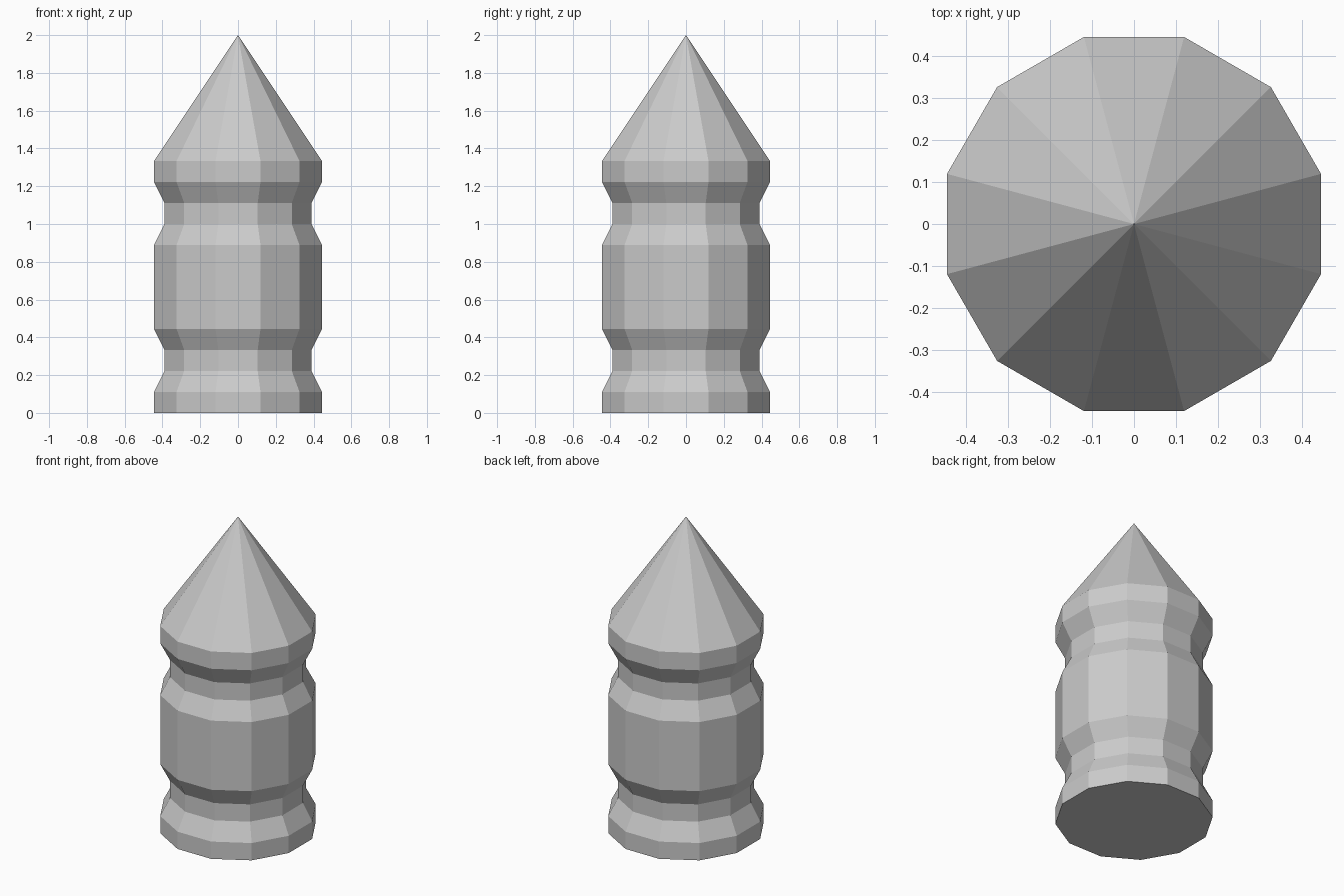
import bpy, bmesh
from math import cos, sin, pi

if "Cube" in bpy.data.objects:
    bpy.data.objects.remove(bpy.data.objects["Cube"])

SIDES = 12
U = 1 / 9                       # design unit: the post is 18 units tall
WIDE, NARROW = 4 * U, 3.5 * U   # half-widths across the flats

# (half-width, height) profile: foot, lower groove, shaft, upper groove, head
profile = [(WIDE, 0), (WIDE, U), (NARROW, 2 * U), (NARROW, 3 * U),
           (WIDE, 4 * U), (WIDE, 8 * U), (NARROW, 9 * U), (NARROW, 10 * U),
           (WIDE, 11 * U), (WIDE, 12 * U)]


def ring(bm, half_width, z):
    r = half_width / cos(pi / SIDES)
    angles = [2 * pi * (i + 0.5) / SIDES for i in range(SIDES)]
    return [bm.verts.new((r * cos(a), r * sin(a), z)) for a in angles]


bm = bmesh.new()
rings = [ring(bm, w, z) for w, z in profile]

# Faceted walls
for low, high in zip(rings, rings[1:]):
    for i in range(SIDES):
        j = (i + 1) % SIDES
        bm.faces.new((low[i], low[j], high[j], high[i]))

# Flat base and pointed tip
bm.faces.new(rings[0][::-1])
tip = bm.verts.new((0, 0, 18 * U))
for i in range(SIDES):
    bm.faces.new((rings[-1][i], rings[-1][(i + 1) % SIDES], tip))

mesh = bpy.data.meshes.new("pointed_post")
bm.to_mesh(mesh)
bm.free()
post = bpy.data.objects.new("pointed_post", mesh)
bpy.context.collection.objects.link(post)
